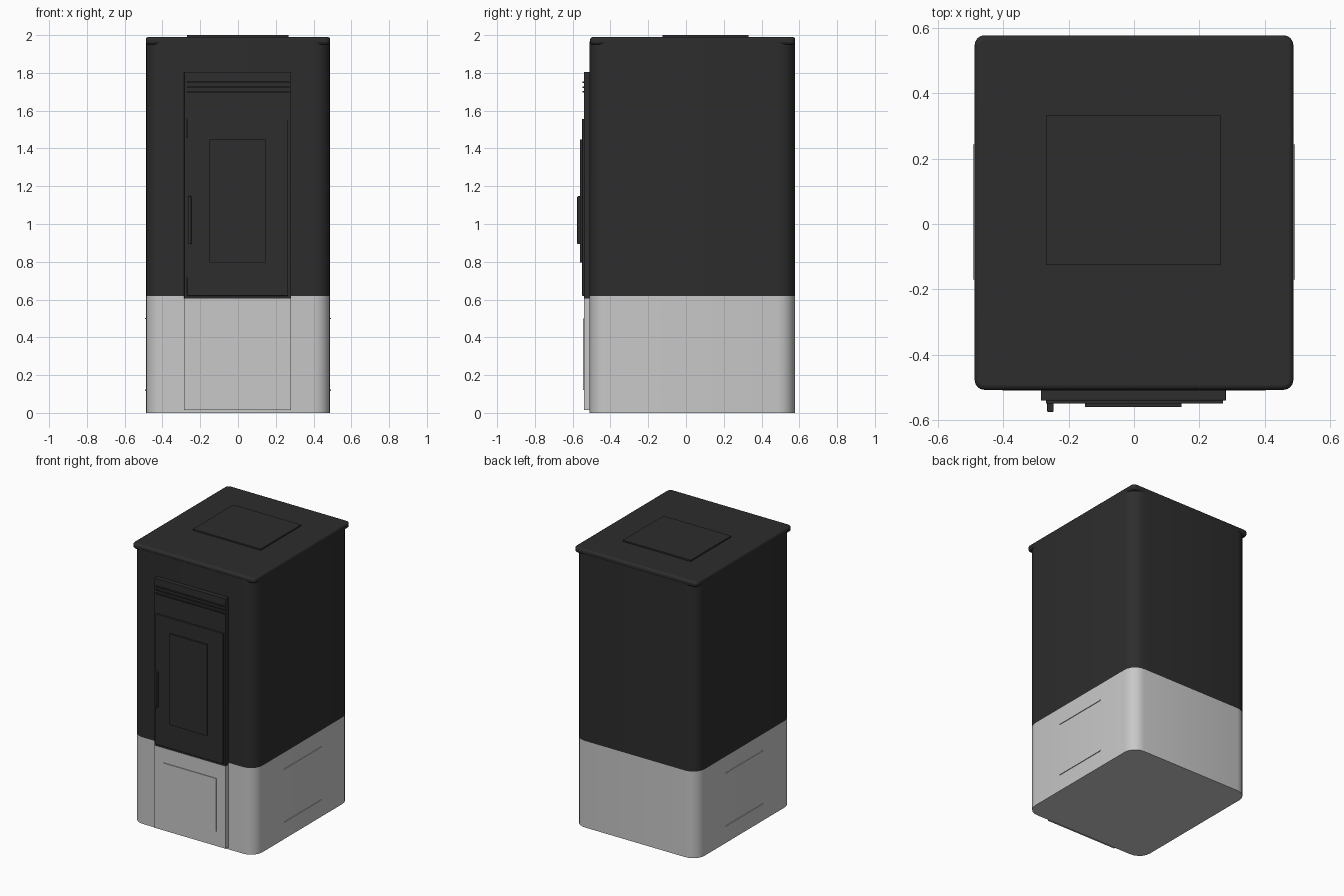
import bpy, bmesh, math

if "Cube" in bpy.data.objects:
    bpy.data.objects.remove(bpy.data.objects["Cube"])


def material(name, rgb):
    m = bpy.data.materials.new(name)
    m.diffuse_color = (*rgb, 1)
    m.use_nodes = True
    m.node_tree.nodes["Principled BSDF"].inputs["Base Color"].default_value = m.diffuse_color
    return m


DARK = material("charcoal", (0.026, 0.026, 0.026))
LIGHT = material("light_grey", (0.58, 0.58, 0.58))


def block(name, x, y, z, mat, corner=0.0, segs=5, edge=0.0):
    """Box from ranges, with optional rounded upright corners and softened edges."""
    bm = bmesh.new()
    bmesh.ops.create_cube(bm, size=1)
    for v in bm.verts:
        v.co = [lo + (c + 0.5) * (hi - lo) for c, (lo, hi) in zip(v.co, (x, y, z))]
    if corner:
        upright = [e for e in bm.edges
                   if abs(e.verts[0].co.z - e.verts[1].co.z) > 1e-5]
        bmesh.ops.bevel(bm, geom=upright, offset=corner, segments=segs,
                        profile=0.5, affect='EDGES')
    bmesh.ops.recalc_face_normals(bm, faces=bm.faces)
    me = bpy.data.meshes.new(name)
    bm.to_mesh(me)
    bm.free()
    me.materials.append(mat)
    ob = bpy.data.objects.new(name, me)
    bpy.context.collection.objects.link(ob)
    if edge:
        b = ob.modifiers.new("soft_edge", 'BEVEL')
        b.width = edge
        b.segments = 3
        b.limit_method = 'ANGLE'
        b.angle_limit = math.radians(40)
    bpy.ops.object.select_all(action='DESELECT')
    ob.select_set(True)
    bpy.context.view_layer.objects.active = ob
    bpy.ops.object.shade_smooth_by_angle(angle=math.radians(32))
    return ob


# Cabinet: pale base below, dark housing above
BX, BY = (-0.488, 0.488), (-0.51, 0.576)
block("base_cabinet", BX, BY, (0, 0.62), LIGHT, 0.09)
block("upper_cabinet", BX, BY, (0.62, 1.965), DARK, 0.09)

# Lid with tighter corners than the cabinet, and raised top plate
block("lid", (-0.488, 0.488), (-0.508, 0.578), (1.95, 1.99), DARK, 0.03, 4, 0.014)
block("top_plate", (-0.27, 0.267), (-0.125, 0.332), (1.985, 2.0), DARK)

# Front panels
block("lower_front_panel", (-0.285, 0.281), (-0.54, -0.50), (0.015, 0.605), LIGHT)
block("lower_hatch", (-0.212, 0.208), (-0.545, -0.535), (0.12, 0.5), LIGHT)
block("upper_front_panel", (-0.285, 0.281), (-0.541, -0.50), (0.605, 1.805), DARK, edge=0.003)

# Door, window and handle
block("door", (-0.27, 0.266), (-0.55, -0.535), (0.62, 1.556), DARK, edge=0.003)
block("door_window", (-0.15, 0.145), (-0.56, -0.545), (0.795, 1.447), DARK)
block("door_handle", (-0.266, -0.246), (-0.576, -0.545), (0.893, 1.147), DARK, edge=0.004)

# Vent slats over the door
for i, z in enumerate((1.70, 1.725, 1.75)):
    block(f"vent_slat_{i + 1}", (-0.27, 0.272), (-0.549, -0.535), (z - 0.004, z + 0.004), DARK)

# Slim ribs on both sides of the base
for side, s in (("left", -1), ("right", 1)):
    for level, z in (("low", 0.12), ("high", 0.5)):
        block(f"{side}_{level}_rib", sorted((s * 0.48, s * 0.493)), (-0.17, 0.243),
              (z - 0.003, z + 0.003), LIGHT)
